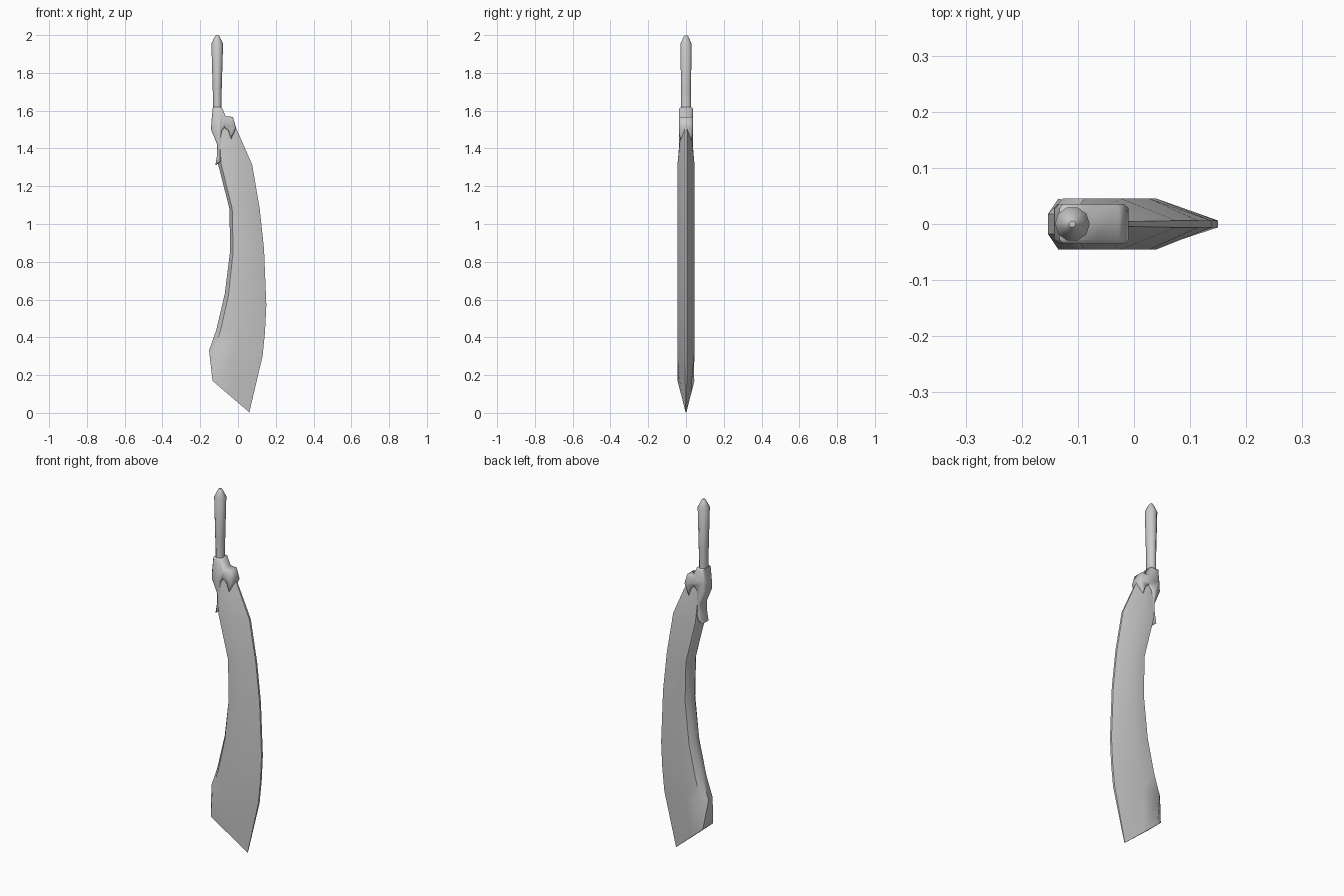
import bpy, bmesh, math
from mathutils import Vector

if "Cube" in bpy.data.objects:
    bpy.data.objects.remove(bpy.data.objects["Cube"])


def finish(name, bm, angle):
    bmesh.ops.recalc_face_normals(bm, faces=bm.faces[:])
    mesh = bpy.data.meshes.new(name)
    bm.to_mesh(mesh)
    bm.free()
    ob = bpy.data.objects.new(name, mesh)
    bpy.context.collection.objects.link(ob)
    bpy.ops.object.select_all(action='DESELECT')
    ob.select_set(True)
    bpy.context.view_layer.objects.active = ob
    bpy.ops.object.shade_smooth_by_angle(angle=math.radians(angle))
    return ob


def loft(name, rings, angle=40):
    """Skin a list of closed rings and cap both ends."""
    bm = bmesh.new()
    rows = [[bm.verts.new(p) for p in ring] for ring in rings]
    n = len(rows[0])
    for a, b in zip(rows, rows[1:]):
        for i in range(n):
            j = (i + 1) % n
            bm.faces.new((a[i], a[j], b[j], b[i]))
    bm.faces.new(rows[0])
    bm.faces.new(rows[-1])
    return finish(name, bm, angle)


# Blade: spine point, edge point, then half thicknesses from spine to edge
body = (.018, .045, .045, .006)
stations = [
    ((-.135, .17), (.06, .003), (.045, .041, .025, .002)),
    ((-.153, .33), (.13, .30), body),
    ((-.115, .44), (.143, .43), body),
    ((-.07, .63), (.15, .57), body),
    ((-.042, .855), (.138, .865), body),
    ((-.045, 1.08), (.115, 1.08), body),
    ((-.105, 1.315), (.075, 1.315), body),
    ((-.108, 1.43), (.022, 1.435), (.015, .035, .033, .005)),
    ((-.10, 1.51), (-.013, 1.515), (.012, .026, .024, .004)),
]
rings = []
for s, e, thick in stations:
    s, e = Vector(s), Vector(e)
    side = [(s.lerp(e, t), y) for t, y in zip((0, .09, .46, 1), thick)]
    rings.append([(p.x, -y, p.y) for p, y in side]
                 + [(p.x, y, p.y) for p, y in reversed(side)])
loft("blade", rings)

# Grip with pointed pommel: z, centre x, x radius, y radius
grip = [(1.55, -.105, .03, .03), (1.62, -.11, .022, .028),
        (1.72, -.11, .024, .028), (1.955, -.11, .031, .031),
        (1.99, -.11, .014, .014), (2.0, -.11, .006, .006)]
loft("grip", [[(cx + rx * math.cos(k * math.tau / 10),
                ry * math.sin(k * math.tau / 10), z) for k in range(10)]
              for z, cx, rx, ry in grip])

# Clawed guard: extruded profile with softened rim
outline = [(-.133, 1.62), (-.087, 1.62), (-.065, 1.57), (-.027, 1.567),
           (-.01, 1.51), (-.036, 1.45), (-.052, 1.495), (-.072, 1.51),
           (-.087, 1.49), (-.088, 1.44), (-.08, 1.39), (-.09, 1.33),
           (-.12, 1.31), (-.11, 1.37), (-.11, 1.42), (-.143, 1.50),
           (-.14, 1.55)]
bm = bmesh.new()
face = bm.faces.new([bm.verts.new((x, -.036, z)) for x, z in outline])
out = bmesh.ops.extrude_face_region(bm, geom=[face])
bmesh.ops.translate(bm, vec=(0, .072, 0),
                    verts=[v for v in out["geom"] if isinstance(v, bmesh.types.BMVert)])
rim = [e for e in bm.edges if abs(e.verts[0].co.y - e.verts[1].co.y) < .001]
bmesh.ops.bevel(bm, geom=rim, offset=.008, segments=1, affect='EDGES', clamp_overlap=True)
finish("guard", bm, 50)
